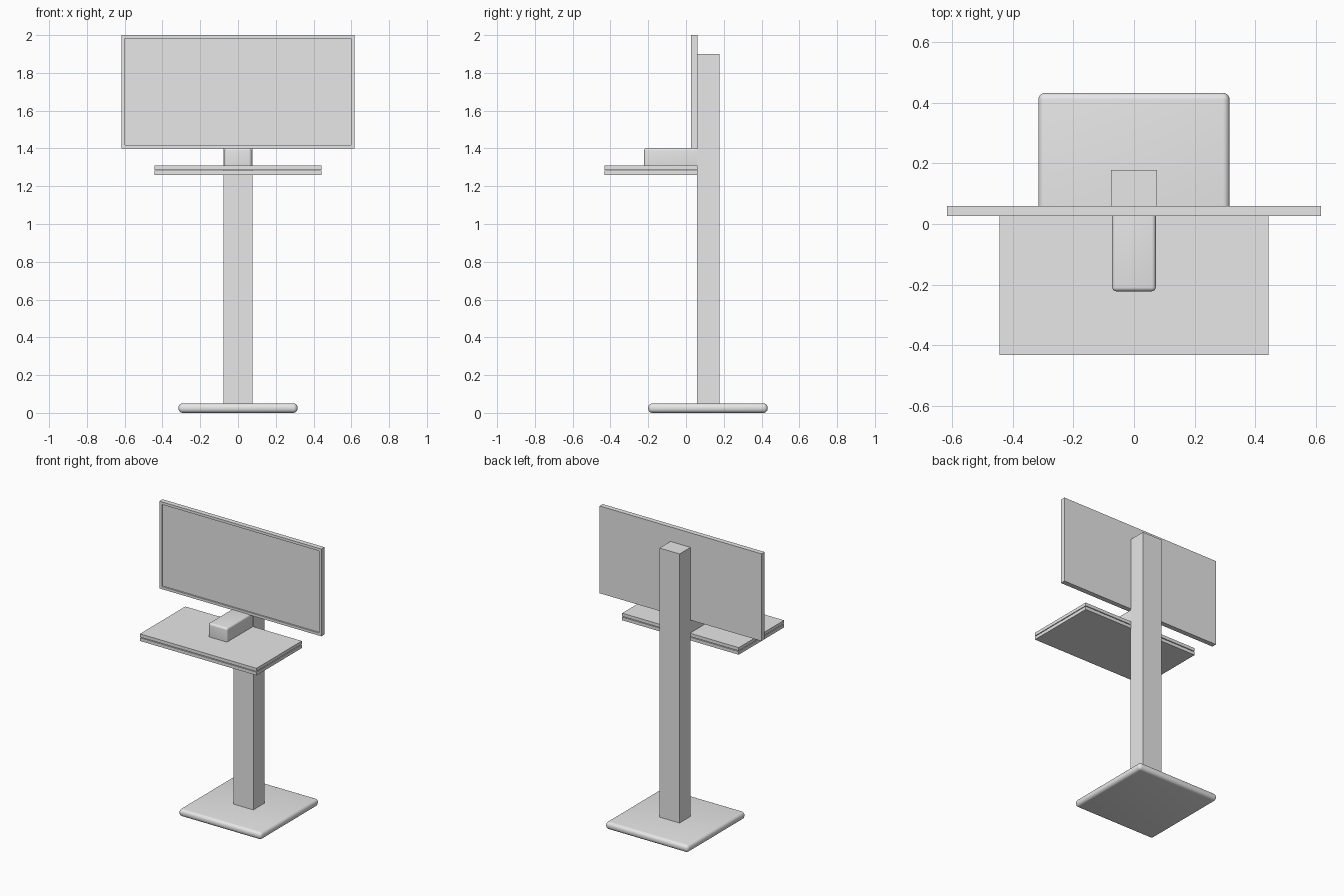
import bpy
import bmesh
from math import radians
from mathutils import Vector

old = bpy.data.objects.get("Cube")
if old:
    bpy.data.objects.remove(old, do_unlink=True)

# Single plain grey
grey = bpy.data.materials.new("light_grey")
grey.use_nodes = True
colour = (0.8, 0.8, 0.8, 1)
grey.diffuse_color = colour
grey.node_tree.nodes["Principled BSDF"].inputs["Base Color"].default_value = colour


def box(name, low, high, bevel=0, recess=None):
    """Box between two corners, with optional rounded edges or recessed front."""
    low, high = Vector(low), Vector(high)
    bm = bmesh.new()
    bmesh.ops.create_cube(bm, size=1)
    bmesh.ops.scale(bm, vec=high - low, verts=bm.verts)
    bmesh.ops.translate(bm, vec=(low + high) / 2, verts=bm.verts)
    bm.normal_update()
    if recess:
        rim, depth = recess
        front = [f for f in bm.faces if f.normal.y < -0.9]
        # Border first, then a straight step inwards
        bmesh.ops.inset_region(bm, faces=front, thickness=rim, use_even_offset=True)
        ring = bmesh.ops.extrude_discrete_faces(bm, faces=front)["faces"]
        verts = {v for f in ring for v in f.verts}
        bmesh.ops.translate(bm, vec=(0, depth, 0), verts=list(verts))
    mesh = bpy.data.meshes.new(name)
    bm.to_mesh(mesh)
    bm.free()
    mesh.materials.append(grey)
    obj = bpy.data.objects.new(name, mesh)
    bpy.context.collection.objects.link(obj)
    if bevel:
        mod = obj.modifiers.new("rounded_edges", 'BEVEL')
        mod.width = bevel
        mod.segments = 5
        bpy.ops.object.select_all(action='DESELECT')
        obj.select_set(True)
        bpy.context.view_layer.objects.active = obj
        bpy.ops.object.modifier_apply(modifier=mod.name)
        bpy.ops.object.shade_smooth_by_angle(angle=radians(35))
    return obj


# Foot and upright
box("base_plate", (-0.315, -0.2, 0), (0.315, 0.432, 0.05), bevel=0.022)
box("post", (-0.076, 0.058, 0.045), (0.076, 0.178, 1.9))

# Two stacked shelf boards with a narrow gap
for name, z in (("lower_shelf", 1.26), ("upper_shelf", 1.287)):
    box(name, (-0.443, -0.432, z), (0.443, 0.06, z + 0.022))

# Rounded block on the shelf
box("shelf_block", (-0.072, -0.222, 1.288), (0.072, 0.075, 1.403), bevel=0.014)

# Screen with a thin raised border
box("screen", (-0.616, 0.026, 1.4), (0.616, 0.06, 2), recess=(0.018, 0.01))
